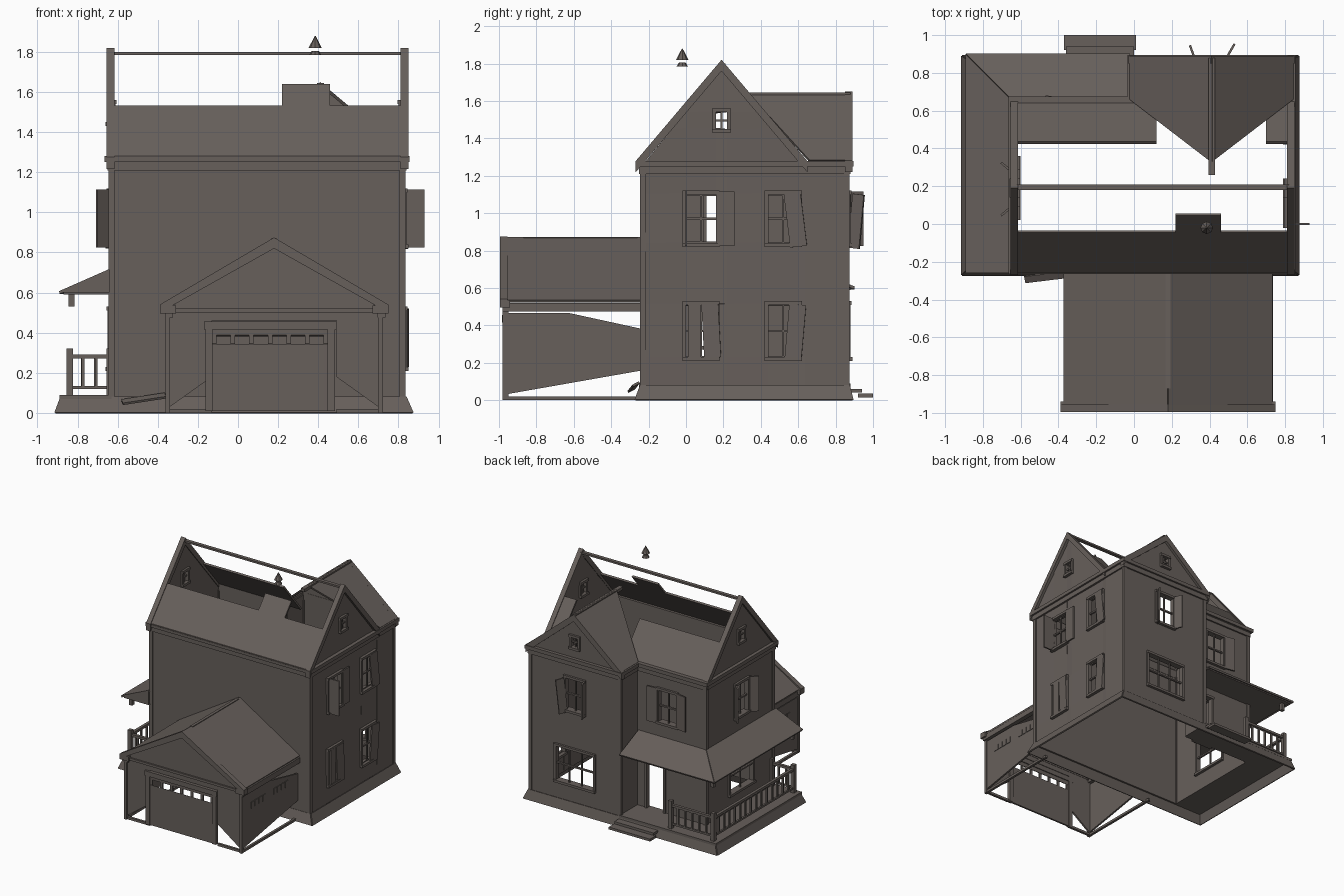
import bpy, bmesh, math
from mathutils import Vector, Matrix

cube = bpy.data.objects.get("Cube")
if cube:
    bpy.data.objects.remove(cube, do_unlink=True)

material = bpy.data.materials.new("weathered brown")
material.use_nodes = True
BROWN = (0.135, 0.115, 0.104, 1)
material.diffuse_color = BROWN
material.node_tree.nodes["Principled BSDF"].inputs["Base Color"].default_value = BROWN


def finish(name, bm, thick=0):
    mesh = bpy.data.meshes.new(name)
    bm.to_mesh(mesh)
    bm.free()
    mesh.materials.append(material)
    obj = bpy.data.objects.new(name, mesh)
    bpy.context.collection.objects.link(obj)
    if thick:
        mod = obj.modifiers.new("thickness", "SOLIDIFY")
        mod.thickness, mod.offset = thick, 0
    return obj


def boxes(name, spans):
    """Boxes given as (x0, x1, y0, y1, z0, z1), joined in one object."""
    bm = bmesh.new()
    for x0, x1, y0, y1, z0, z1 in spans:
        size = Matrix.Diagonal((x1 - x0, y1 - y0, z1 - z0, 1))
        mid = Matrix.Translation(((x0 + x1) / 2, (y0 + y1) / 2, (z0 + z1) / 2))
        bmesh.ops.create_cube(bm, size=1, matrix=mid @ size)
    return finish(name, bm)


def panels(name, polygons, thick=0.015):
    bm = bmesh.new()
    for points in polygons:
        bm.faces.new([bm.verts.new(p) for p in points])
    return finish(name, bm, thick)


def place(axis, pos, u, v):
    return Vector((pos, u, v)) if axis == "x" else Vector((u, pos, v))


def wall(name, axis, pos, outline, holes=()):
    """Convex wall with rectangular openings (u0, u1, v0, v1)."""
    bm = bmesh.new()
    bm.faces.new([bm.verts.new(place(axis, pos, u, v)) for u, v in outline])
    across = place(axis, 0, 1, 0)
    for u0, u1, v0, v1 in holes:
        for cut, normal in ((u0, across), (u1, across), (v0, Vector((0, 0, 1))), (v1, Vector((0, 0, 1)))):
            bmesh.ops.bisect_plane(bm, geom=bm.verts[:] + bm.edges[:] + bm.faces[:],
                                   plane_co=normal * cut, plane_no=normal)
    gone = []
    for f in bm.faces:
        c = f.calc_center_median()
        u = c.dot(across)
        if any(a < u < b and d < c.z < e for a, b, d, e in holes):
            gone.append(f)
    bmesh.ops.delete(bm, geom=gone, context="FACES")
    return finish(name, bm, 0.015)


def window(name, axis, pos, hole, columns=2, rows=2):
    """Casing, sill and glazing bars around an opening."""
    u0, u1, v0, v1 = hole
    t = 0.02
    parts = [(u0 - t, u0, v0, v1, t), (u1, u1 + t, v0, v1, t),
             (u0 - t, u1 + t, v1, v1 + t, 0.025), (u0 - t, u1 + t, v0 - t, v0, 0.03)]
    for i in range(1, columns):
        u = u0 + (u1 - u0) * i / columns
        parts.append((u - 0.005, u + 0.005, v0, v1, 0.006))
    for i in range(1, rows):
        v = v0 + (v1 - v0) * i / rows
        parts.append((u0, u1, v - 0.006, v + 0.006, 0.008))
    boxes(name, [(pos - d, pos + d, a, b, c, e) if axis == "x" else (a, b, pos - d, pos + d, c, e)
                 for a, b, c, e, d in parts])


def shutter(name, hinge, yaw, tilt=0, width=0.09):
    obj = boxes(name, [(0, width, -0.006, 0.006, -0.145, 0.145)])
    obj.location = hinge
    obj.rotation_euler = (0, math.radians(tilt), math.radians(yaw))


# Main house measurements
LEFT, RIGHT, FRONT, BACK, WING = -0.63, 0.82, -0.23, 0.64, 0.86
BASE, EAVE, MID, WING_X = 0.07, 1.26, 0.19, 0.41


def roof_z(y):
    return 1.80 - 1.18 * abs(y - MID)


def wing_z(x):
    return 1.64 - 0.84 * abs(x - WING_X)


def rect(a, b, c, d):
    return [(a, c), (b, c), (b, d), (a, d)]


# Window openings
UP, DOWN = (0.84, 1.10), (0.23, 0.51)
attic = (0.16, 0.22, 1.45, 1.54)
side = [(a, b, *h) for a, b in ((0.0, 0.16), (0.44, 0.6)) for h in (UP, DOWN)]
porch_side = [(0.11, 0.27, *UP), (0.04, 0.34, *DOWN)]
wing_holes = [(0.33, 0.49, *UP), (0.24, 0.58, *DOWN), (0.38, 0.44, 1.37, 1.45)]
door = (-0.25, -0.10, 0.09, 0.50)
back_up = (-0.37, -0.21, *UP)

# Hollow house walls
gable = [(FRONT, BASE), (BACK, BASE), (BACK, EAVE), (MID, 1.77), (FRONT, EAVE)]
wall("side_wall_left", "x", RIGHT, gable, side + [attic])
wall("side_wall_right", "x", LEFT, gable, porch_side + [attic])
wall("front_wall", "y", FRONT, rect(LEFT, RIGHT, BASE, EAVE))
wall("back_wall", "y", BACK, rect(LEFT, 0, BASE, EAVE), [door, back_up])
wall("wing_back_wall", "y", WING, [(0, BASE), (RIGHT, BASE), (RIGHT, EAVE), (WING_X, 1.61), (0, EAVE)], wing_holes)
for label, x in (("left", RIGHT), ("right", 0)):
    wall("wing_side_wall_" + label, "x", x, rect(BACK, WING, BASE, EAVE))

# Windows and door casing
for x, holes in ((RIGHT, side + [attic]), (LEFT, porch_side + [attic])):
    for h in holes:
        window("side_window", "x", x, h)
for h in wing_holes:
    window("wing_window", "y", WING, h, 3 if h[1] - h[0] > 0.3 else 2)
window("back_window", "y", BACK, back_up)
window("door_casing", "y", BACK, door, 1, 1)

# Shutters, some hanging loose
out = 0.02
shutter("shutter", (RIGHT + out, 0.17, 0.97), 90)
shutter("shutter", (RIGHT + out, 0.0, 0.97), 0)
shutter("shutter", (RIGHT + out, 0.54, 0.96), 86, -7)
shutter("shutter", (RIGHT + out, 0.54, 0.37), 86, 5)
shutter("shutter", (RIGHT + out, 0.09, 0.37), 86, -3)
shutter("shutter", (RIGHT + out, 0.01, 0.37), 90, 0, 0.07)
shutter("shutter", (0.32, WING + out, 0.97), 110, 0, 0.07)
shutter("shutter", (0.49, WING + out, 0.96), 60, 6, 0.07)
for x, yaw in ((-0.38, 170), (-0.20, 5)):
    shutter("shutter", (x, BACK + out, 0.97), yaw)
for y, yaw in ((0.09, 220), (0.28, 140)):
    shutter("shutter", (LEFT - out, y, 0.97), yaw, 0, 0.07)

# Broken main roof, wing roof and remaining ridge beams
slopes = []
for x0, x1, y0, y1 in ((-0.64, 0.83, -0.26, -0.04), (0.22, 0.46, -0.04, 0.05), (-0.64, 0.12, 0.43, 0.66),
                       (0.70, 0.83, 0.43, 0.66)):
    slopes.append([(x0, y0, roof_z(y0)), (x1, y0, roof_z(y0)), (x1, y1, roof_z(y1)), (x0, y1, roof_z(y1))])
panels("main_roof", slopes)
panels("wing_roof", [[(x, y, wing_z(x)) for x, y in ((WING_X, 0.88), (e, 0.88), (e, 0.66), (WING_X, 0.33))]
                     for e in (-0.02, 0.84)])
boxes("ridge_beams", [(-0.62, 0.82, 0.18, 0.21, 1.785, 1.80), (0.395, 0.43, 0.26, 0.88, 1.62, 1.645)])

# Rake boards on the gables
rakes = []
for x in (-0.635, 0.83):
    for y in (-0.27, 0.65):
        z = roof_z(y) + 0.02
        rakes.append([(x, y, z), (x, MID, 1.82), (x, MID, 1.76), (x, y, z - 0.06)])
panels("main_rake_boards", rakes, 0.04)
panels("wing_rake_boards", [[(x, 0.87, wing_z(x) + 0.01), (WING_X, 0.87, 1.65), (WING_X, 0.87, 1.59),
                             (x, 0.87, wing_z(x) - 0.05)] for x in (-0.03, 0.85)], 0.04)

# Cornice, eaves and corner boards
trim = []
for z0, z1, o in ((1.21, 1.25, 0.02), (1.25, 1.28, 0.035)):
    trim += [(LEFT - o, RIGHT + o, FRONT - o, FRONT + 0.01, z0, z1), (LEFT - o, 0, BACK - 0.01, BACK + o, z0, z1),
             (-o, RIGHT + o, WING - 0.01, WING + o, z0, z1), (LEFT - o, LEFT, FRONT - o, BACK + o, z0, z1),
             (RIGHT, RIGHT + o, FRONT - o, WING + o, z0, z1), (-o, 0, BACK, WING + o, z0, z1)]
boxes("cornice", trim)
boxes("corner_boards", [(x - 0.015, x + 0.015, y - 0.015, y + 0.015, BASE, 1.22)
                        for x, y in ((LEFT, FRONT), (RIGHT, FRONT), (LEFT, BACK), (0, WING), (RIGHT, WING))])

# Flared foundation skirt
low = [(-0.91, -0.27, 0), (0.87, -0.27, 0), (0.87, 0.89, 0), (-0.91, 0.89, 0)]
high = [(-0.88, -0.24, 0.08), (0.835, -0.24, 0.08), (0.835, 0.87, 0.08), (-0.88, 0.87, 0.08)]
panels("foundation_skirt", [[low[i], low[(i + 1) % 4], high[(i + 1) % 4], high[i]] for i in range(4)], 0.012)

# Porch floor, steps and hipped roof
boxes("porch_floor", [(-0.89, LEFT, -0.25, 0.88, 0.07, 0.09), (LEFT, 0, BACK, 0.88, 0.07, 0.09)])
boxes("porch_steps", [(-0.36, 0, 0.88, 0.94, 0.04, 0.06), (-0.37, 0.01, 0.92, 1.0, 0.015, 0.035)])
o, i, z, top = -0.89, -0.64, 0.60, 0.71
panels("porch_roof", [[(o, -0.26, z), (o, 0.9, z), (i, 0.65, top), (i, -0.26, top)],
                      [(o, 0.9, z), (-0.02, 0.9, z), (-0.02, 0.65, top), (i, 0.65, top)],
                      [(o, -0.25, z), (i, -0.25, z), (i, -0.25, top)]])
boxes("porch_soffit", [(-0.87, LEFT, -0.25, 0.88, 0.59, 0.60), (LEFT, -0.02, BACK, 0.88, 0.59, 0.60)])
boxes("broken_post_tops", [(-0.845, -0.815, y - 0.015, y + 0.015, 0.53, 0.6) for y in (-0.21, 0.83)])

# Porch railing
rail = []
for axis, pos, a, b in (("x", -0.84, -0.21, 0.84), ("y", 0.84, -0.84, -0.45), ("y", -0.21, -0.84, -0.64)):
    n = round((b - a) / 0.07)
    pieces = [(a, b, 0.27, 0.29, 0.012), (a, b, 0.12, 0.135, 0.008)]
    pieces += [(u - 0.016, u + 0.016, 0.09, 0.32, 0.016) for u in (a, b)]
    for k in range(1, n):
        u = a + (b - a) * k / n
        pieces.append((u - 0.007, u + 0.007, 0.13, 0.28, 0.007))
    rail += [(pos - d, pos + d, u0, u1, c, e) if axis == "x" else (u0, u1, pos - d, pos + d, c, e)
             for u0, u1, c, e, d in pieces]
boxes("porch_railing", rail)

# Garage walls with broken lower corners, mirrored about its ridge
GX, GF = 0.18, -0.96
DOOR = 0.31
panels("garage_gable", [[(GX - 0.53, GF, 0.46), (GX + 0.53, GF, 0.46), (GX + 0.53, GF, 0.52), (GX, GF, 0.85),
                         (GX - 0.53, GF, 0.52)]])
for label, s in (("left", 1), ("right", -1)):
    panels("garage_front_" + label, [[(GX + s * u, GF, v) for u, v in ((DOOR, 0.18), (0.52, 0.03), (0.52, 0.46), (DOOR, 0.46))]])
    x = GX + s * 0.53
    panels("garage_side_" + label, [[(x, u, v) for u, v in ((-0.97, 0.03), (-0.23, 0.16), (-0.23, 0.38), (-0.62, 0.465), (-0.97, 0.465))]])
    boxes("garage_trim_" + label, [(x - 0.012, x + 0.012, -0.98, -0.95, 0, 0.5), (x - 0.01, x + 0.01, GF, FRONT, 0, 0.02),
                                   (x - 0.015, x + 0.025, -0.98, FRONT, 0.475, 0.52)])
    eave = GX + s * 0.55
    panels("garage_roof_" + label, [[(eave, -0.98, 0.53), (GX, -0.98, 0.865), (GX, FRONT, 0.865), (eave, FRONT, 0.53)]])
    panels("garage_rake_" + label, [[(GX + s * 0.57, -0.975, 0.54), (GX, -0.975, 0.875), (GX, -0.975, 0.82), (GX + s * 0.57, -0.975, 0.50)]], 0.04)
    boxes("garage_eave_return_" + label, [(x - 0.04, x + 0.04, -0.995, -0.94, 0.495, 0.535)])
    face = x + s * 0.007
    boxes("garage_side_panes_" + label, [(face - 0.005, face + 0.005, y + k * 0.05, y + k * 0.05 + 0.042, 0.33, 0.38)
                                         for y in (-0.855, -0.56) for k in range(4)])
boxes("garage_front_trim", [(GX - 0.55, GX + 0.55, -0.98, -0.95, 0.50, 0.52), (GX - 0.52, GX - DOOR, -0.97, -0.95, 0, 0.02),
                            (GX + DOOR, GX + 0.52, -0.97, -0.95, 0, 0.02)])
boxes("garage_ridge_cap", [(GX - 0.012, GX + 0.012, -0.87, -0.26, 0.855, 0.872)])

# Garage door with a row of open panes
DX = 0.16
wall("garage_door", "y", -0.965, rect(DX - 0.30, DX + 0.30, 0.01, 0.42),
     [(DX + k * 0.093 - 0.035, DX + k * 0.093 + 0.035, 0.34, 0.385) for k in (-2.5, -1.5, -0.5, 0.5, 1.5, 2.5)])
boxes("garage_door_frame", [(DX - 0.33, DX + 0.33, -0.985, -0.95, 0.415, 0.455)]
      + [(DX + s * 0.305 - 0.018, DX + s * 0.305 + 0.018, -0.98, -0.95, 0.01, 0.415) for s in (-1, 1)])

# Finial above the broken roof and a fallen plank
for name, r, z0, z1 in (("finial_cone", 0.033, 1.82, 1.88), ("finial_disc", 0.03, 1.785, 1.805)):
    bm = bmesh.new()
    bmesh.ops.create_cone(bm, cap_ends=True, segments=8, radius1=r, radius2=0.002 if "cone" in name else r * 0.6,
                          depth=z1 - z0, matrix=Matrix.Translation((0.385, -0.02, (z0 + z1) / 2)))
    finish(name, bm)
plank = boxes("fallen_plank", [(-0.11, 0.11, -0.02, 0.02, -0.006, 0.006)])
plank.location, plank.rotation_euler = (-0.47, -0.28, 0.07), (0.5, -0.15, 0.12)
